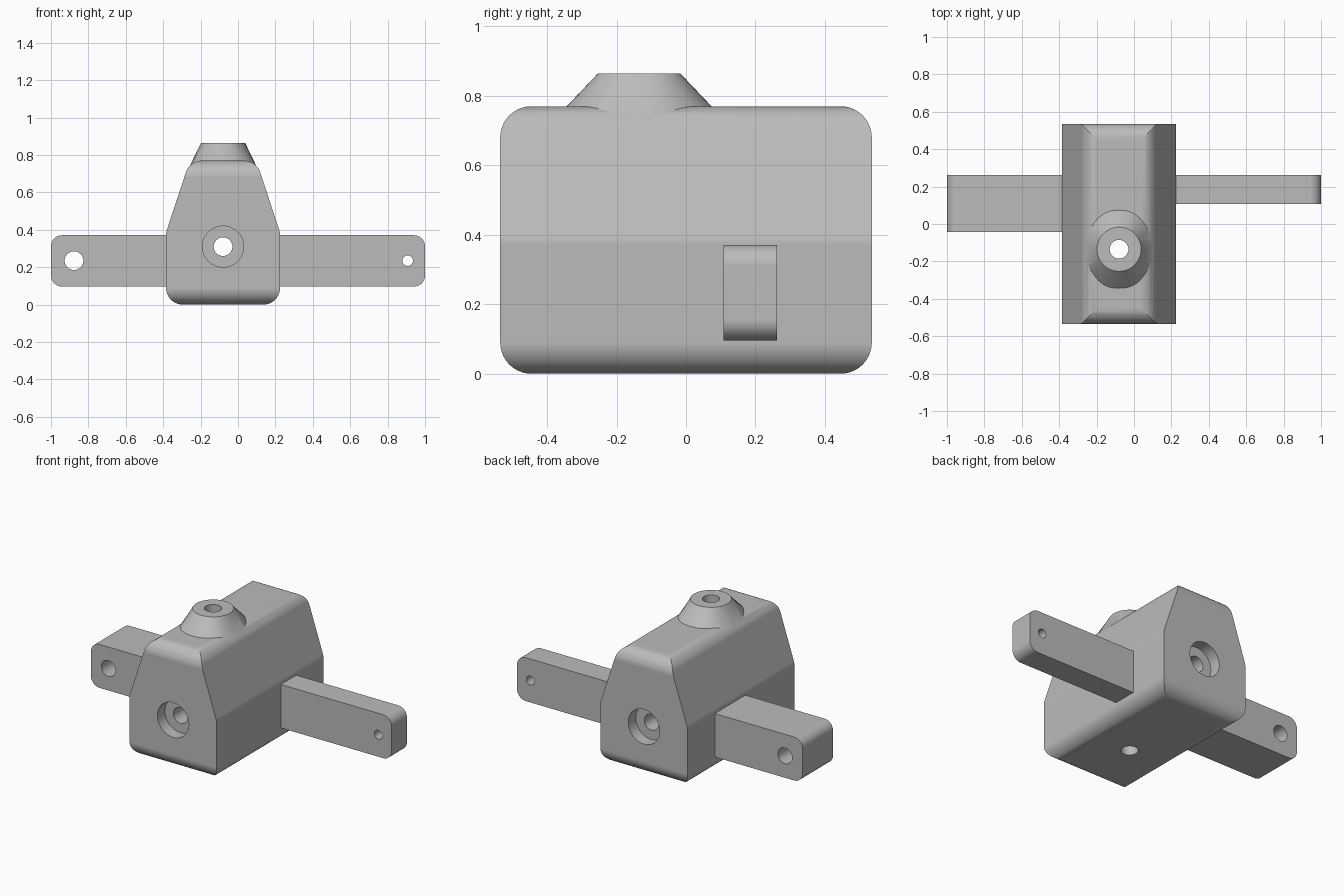
import bpy, bmesh, math
from mathutils import Vector

if "Cube" in bpy.data.objects:
    bpy.data.objects.remove(bpy.data.objects["Cube"])

CX, CY = -0.08, -0.135          # centre of body in x, axis of the top nozzle in y
HOLE_Z = 0.31                   # height of the long bore

grey = bpy.data.materials.new("plain grey")
grey.diffuse_color = (0.5, 0.5, 0.5, 1)
grey.use_nodes = True
grey.node_tree.nodes["Principled BSDF"].inputs["Base Color"].default_value = grey.diffuse_color


def fillet(corners, seg=10):
    """Closed outline from (x, y, radius) corners, rounded with tangent arcs."""
    out = []
    n = len(corners)
    for i, (x, y, r) in enumerate(corners):
        c = Vector((x, y))
        if r == 0:
            out.append(c)
            continue
        a = (Vector(corners[i - 1][:2]) - c).normalized()
        b = (Vector(corners[(i + 1) % n][:2]) - c).normalized()
        half = a.angle(b) / 2
        mid = c + (a + b).normalized() * (r / math.sin(half))
        s = c + a * (r / math.tan(half)) - mid
        e = c + b * (r / math.tan(half)) - mid
        total = s.angle(e)
        for k in range(seg + 1):
            t = k / seg
            p = (s * math.sin((1 - t) * total) + e * math.sin(t * total)) / math.sin(total)
            out.append(mid + p)
    return out


def loft(name, rings):
    """Solid skinned between rings of equal point count."""
    bm = bmesh.new()
    loops = [[bm.verts.new(p) for p in ring] for ring in rings]
    n = len(loops[0])
    for lo, hi in zip(loops, loops[1:]):
        for i in range(n):
            j = (i + 1) % n
            bm.faces.new((lo[i], lo[j], hi[j], hi[i]))
    bm.faces.new(loops[0][::-1])
    bm.faces.new(loops[-1])
    bmesh.ops.recalc_face_normals(bm, faces=bm.faces)
    me = bpy.data.meshes.new(name)
    bm.to_mesh(me)
    bm.free()
    me.materials.append(grey)
    ob = bpy.data.objects.new(name, me)
    bpy.context.collection.objects.link(ob)
    return ob


def prism(name, outline, axis, lo, hi):
    """Extrude an outline along x (outline = y,z), y (x,z) or z (x,y)."""
    place = {"x": lambda p, d: (d, p[0], p[1]),
             "y": lambda p, d: (p[0], d, p[1]),
             "z": lambda p, d: (p[0], p[1], d)}[axis]
    return loft(name, [[place(p, d) for p in outline] for d in (lo, hi)])


def circle(x, y, r, n=48):
    return [(x + r * math.cos(2 * math.pi * i / n),
             y + r * math.sin(2 * math.pi * i / n)) for i in range(n)]


def combine(ob, tool, operation):
    """Apply a boolean and discard the tool."""
    bpy.context.view_layer.objects.active = ob
    m = ob.modifiers.new("bool", "BOOLEAN")
    m.object, m.operation, m.solver = tool, operation, "EXACT"
    bpy.ops.object.modifier_apply(modifier=m.name)
    bpy.data.objects.remove(tool)


def finish(ob):
    bpy.ops.object.select_all(action="DESELECT")
    ob.select_set(True)
    bpy.context.view_layer.objects.active = ob
    bpy.ops.object.shade_smooth_by_angle(angle=math.radians(25))
    w = ob.modifiers.new("flat faces", "WEIGHTED_NORMAL")
    w.keep_sharp = True


# Body: tapered front profile intersected with a rounded side profile
right = [(0.305, 0, 0.09), (0.305, 0.385, 0.09), (0.178, 0.77, 0.09)]
left = [(-x, z, r) for x, z, r in reversed(right)]
front = fillet([(x + CX, z, r) for x, z, r in right + left])
side = fillet([(-0.535, 0, 0.09), (0.535, 0, 0.09),
               (0.535, 0.77, 0.09), (-0.535, 0.77, 0.09)])
body = prism("body", front, "y", -0.535, 0.535)
combine(body, prism("side_profile", side, "x", -0.6, 0.5), "INTERSECT")


# Nozzle: round top flaring to a squarish oval base
def oval(z, a, b, e, n=64):
    ring = []
    for i in range(n):
        t = 2 * math.pi * i / n
        c, s = math.cos(t), math.sin(t)
        k = (abs(c / a) ** e + abs(s / b) ** e) ** (-1 / e)
        ring.append((CX + k * c, CY + k * s, z))
    return ring


nozzle = loft("nozzle", [oval(0.735, 0.181, 0.242, 2.4), oval(0.865, 0.118, 0.118, 2)])
combine(body, nozzle, "UNION")

# Bores: vertical, lengthwise, and a counterbore at each end
combine(body, prism("cut", circle(CX, CY, 0.05), "z", -0.1, 1), "DIFFERENCE")
combine(body, prism("cut", circle(CX, HOLE_Z, 0.05), "y", -0.7, 0.7), "DIFFERENCE")
for s in (-1, 1):
    lo, hi = sorted((s * 0.46, s * 0.7))
    combine(body, prism("cut", circle(CX, HOLE_Z, 0.11), "y", lo, hi), "DIFFERENCE")
finish(body)

# Arms: rounded outer ends with a cross hole
for name, root, tip, y0, hx, hr in (("left_arm", -0.375, -1, -0.043, -0.877, 0.05),
                                    ("right_arm", 0.215, 1, 0.108, 0.907, 0.028)):
    outline = fillet([(root, 0.096, 0), (tip, 0.096, 0.06),
                      (tip, 0.371, 0.06), (root, 0.371, 0)])
    arm = prism(name, outline, "y", y0, 0.262)
    combine(arm, prism("cut", circle(hx, 0.235, hr), "y", -0.5, 0.5), "DIFFERENCE")
    finish(arm)
